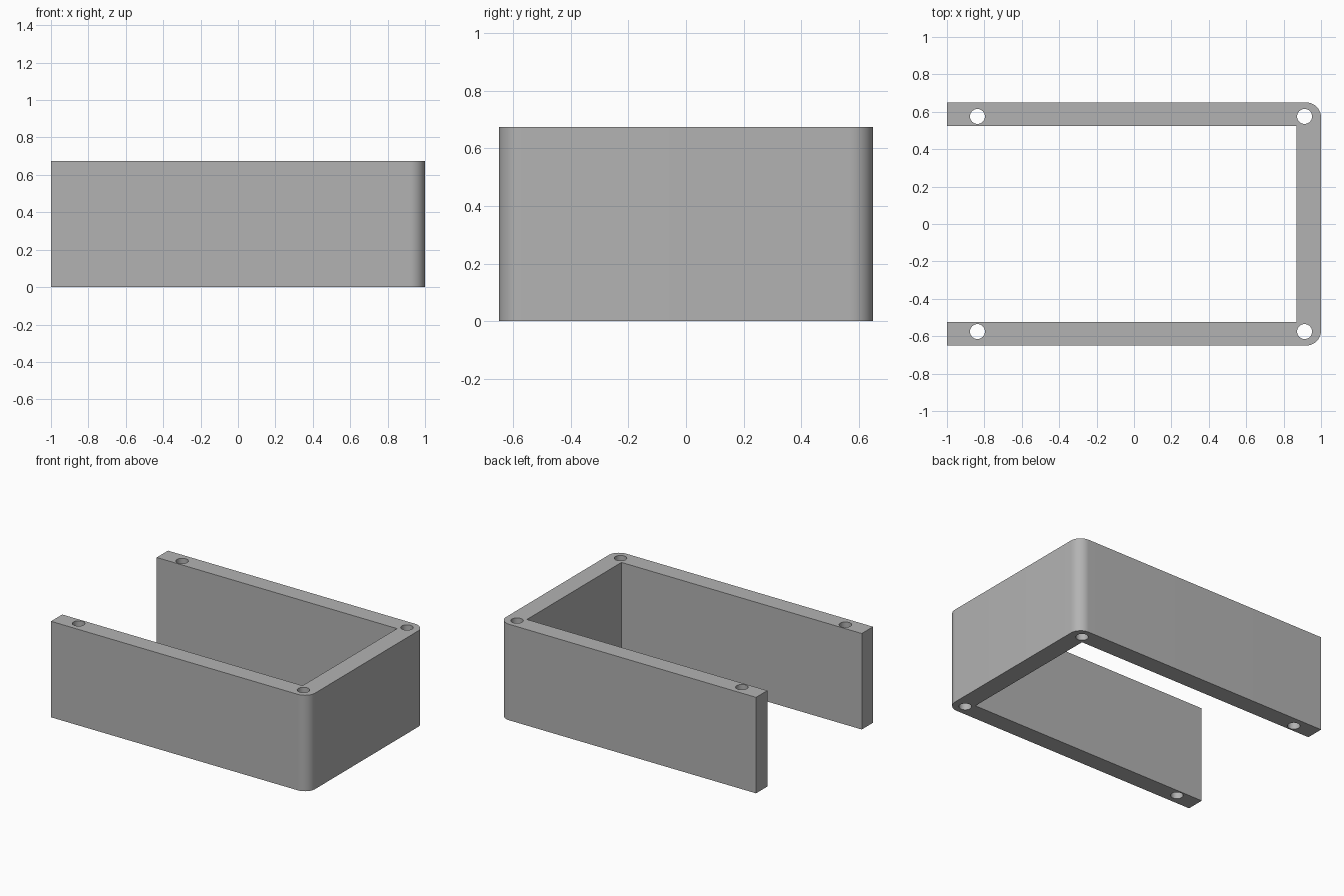
import bpy, bmesh
from math import cos, sin, pi

HEIGHT = 0.675
OUT_X, OUT_Y = 1.0, 0.65      # outer extents
IN_X, IN_Y = 0.87, 0.525      # inner faces of the walls
CORNER, HOLE = 0.08, 0.04     # corner and screw hole radii

cube = bpy.data.objects.get("Cube")
if cube:
    bpy.data.objects.remove(cube)

grey = bpy.data.materials.new("plain grey")
grey.use_nodes = True
colour = (0.45, 0.45, 0.45, 1)
grey.diffuse_color = colour
grey.node_tree.nodes["Principled BSDF"].inputs["Base Color"].default_value = colour


def prism(name, outline, z0, z1):
    """Extrude a flat outline upwards into a closed solid."""
    bm = bmesh.new()
    base = bm.faces.new([bm.verts.new((x, y, z0)) for x, y in outline])
    top = bmesh.ops.extrude_face_region(bm, geom=[base], use_keep_orig=True)["geom"]
    bmesh.ops.translate(bm, vec=(0, 0, z1 - z0),
                        verts=[g for g in top if isinstance(g, bmesh.types.BMVert)])
    bmesh.ops.recalc_face_normals(bm, faces=bm.faces)
    mesh = bpy.data.meshes.new(name)
    bm.to_mesh(mesh)
    bm.free()
    mesh.materials.append(grey)
    obj = bpy.data.objects.new(name, mesh)
    bpy.context.collection.objects.link(obj)
    return obj


def arc(cx, cy, r, start, end, steps):
    angles = [start + (end - start) * i / steps for i in range(steps + 1)]
    return [(cx + r * cos(a), cy + r * sin(a)) for a in angles]


# U-shaped wall, open on the right, with two rounded outer corners
outline = [(-OUT_X, -OUT_Y)]
outline += arc(OUT_X - CORNER, CORNER - OUT_Y, CORNER, -pi / 2, 0, 12)
outline += arc(OUT_X - CORNER, OUT_Y - CORNER, CORNER, 0, pi / 2, 12)
outline += [(-OUT_X, OUT_Y), (-OUT_X, IN_Y), (IN_X, IN_Y), (IN_X, -IN_Y), (-OUT_X, -IN_Y)]
wall = prism("enclosure_wall", outline, 0, HEIGHT)

# Vertical screw holes right through the wall
bpy.context.view_layer.objects.active = wall
wall.select_set(True)
for x in (-0.837, 0.912):
    for y in (-0.575, 0.575):
        cutter = prism("hole_cutter", arc(x, y, HOLE, 0, 2 * pi, 32)[:-1], -0.1, HEIGHT + 0.1)
        cutter.hide_render = True
        cut = wall.modifiers.new("screw_hole", 'BOOLEAN')
        cut.operation, cut.solver, cut.object = 'DIFFERENCE', 'EXACT', cutter
        bpy.ops.object.modifier_apply(modifier=cut.name)
        bpy.data.objects.remove(cutter)

bpy.ops.object.select_all(action='DESELECT')
wall.select_set(True)
bpy.ops.object.shade_smooth_by_angle(angle=pi / 6)
